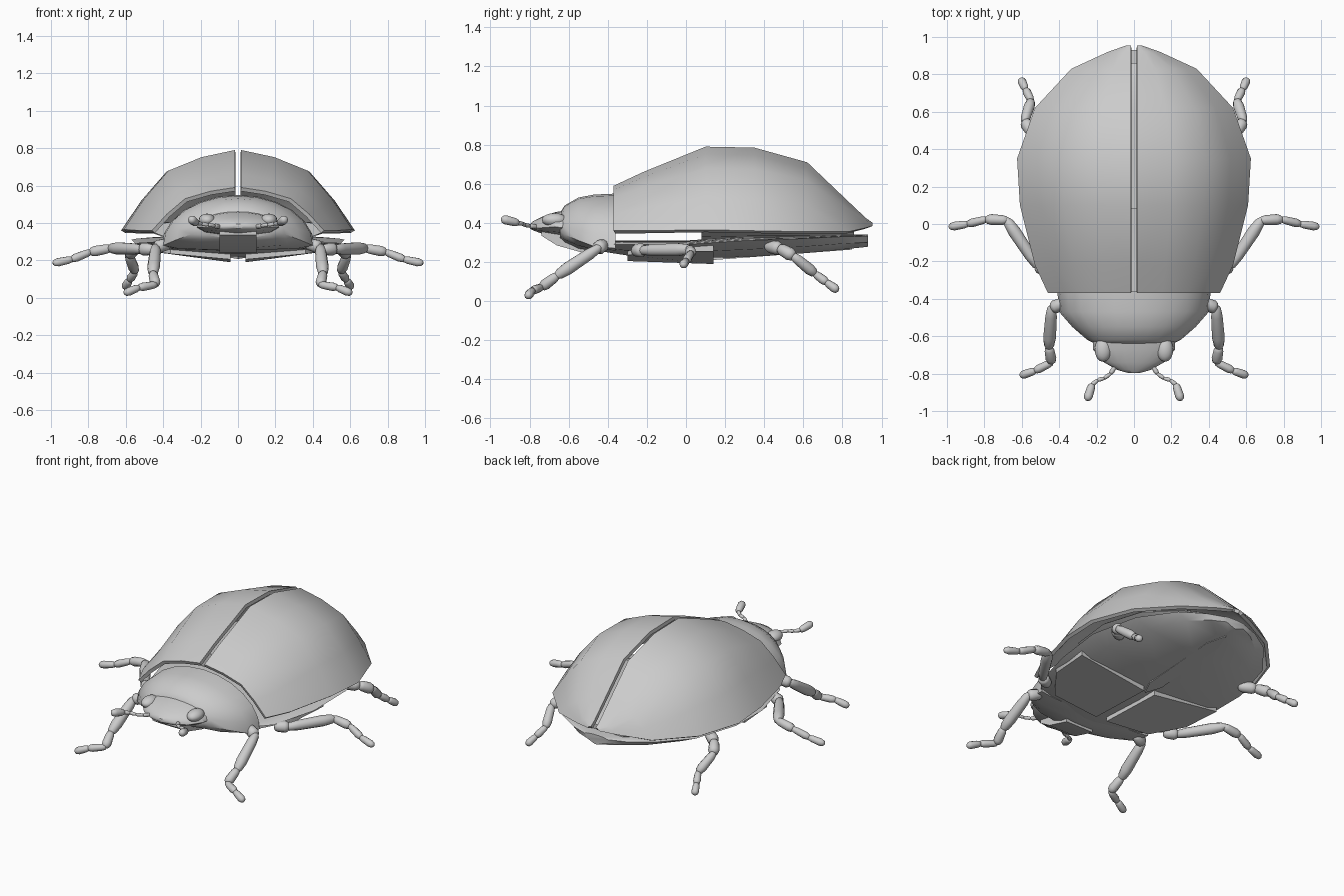
import bpy, bmesh, math
from mathutils import Vector

if "Cube" in bpy.data.objects:
    bpy.data.objects.remove(bpy.data.objects["Cube"])

grey = bpy.data.materials.new("shell_grey")
grey.use_nodes = True
grey.diffuse_color = (0.6, 0.6, 0.6, 1)
grey.node_tree.nodes["Principled BSDF"].inputs["Base Color"].default_value = (0.6, 0.6, 0.6, 1)


def finish(name, bm, angle=35, thickness=0):
    bmesh.ops.recalc_face_normals(bm, faces=bm.faces)
    mesh = bpy.data.meshes.new(name)
    bm.to_mesh(mesh)
    bm.free()
    mesh.materials.append(grey)
    ob = bpy.data.objects.new(name, mesh)
    bpy.context.collection.objects.link(ob)
    bpy.ops.object.select_all(action="DESELECT")
    ob.select_set(True)
    bpy.context.view_layer.objects.active = ob
    if thickness:
        mod = ob.modifiers.new("shell", "SOLIDIFY")
        mod.thickness = thickness
        mod.offset = -1
        bpy.ops.object.modifier_apply(modifier=mod.name)
    bpy.ops.object.shade_smooth_by_angle(angle=math.radians(angle))
    return ob


def skin(bm, rings, closed=True, caps=True):
    """Bridge successive rings of points with quads."""
    rows = [[bm.verts.new(p) for p in ring] for ring in rings]
    n = len(rows[0])
    for a, b in zip(rows, rows[1:]):
        for i in range(n if closed else n - 1):
            j = (i + 1) % n
            bm.faces.new((a[i], a[j], b[j], b[i]))
    if closed and caps:
        bm.faces.new(rows[0])
        bm.faces.new(rows[-1])


def body_loft(name, stations, angle=35):
    """Stations: y, half width, top, edge and bottom heights."""
    bm = bmesh.new()
    rings = []
    for y, w, top, edge, low in stations:
        arc = [math.pi * i / 12 for i in range(13)]
        ring = [(w * math.cos(a), y, edge + (top - edge) * math.sin(a)) for a in arc]
        ring += [(f * w, y, low + (edge - low) * abs(f) * 0.6) for f in (-0.8, -0.1, 0.1, 0.8)]
        rings.append(ring)
    skin(bm, rings)
    return finish(name, bm, angle)


def limb(name, points, radii):
    """Jointed limb of swollen segments."""
    bm = bmesh.new()
    points = [Vector(p) for p in points]
    for a, b, r in zip(points, points[1:], radii):
        turn = (b - a).to_track_quat("Z", "Y")
        rings = []
        for t, s in ((-0.06, 0.35), (0.0, 0.7), (0.2, 0.9), (0.75, 1.0), (0.95, 0.8), (1.05, 0.35)):
            rings.append([a.lerp(b, t) + turn @ Vector((r * s * math.cos(k * math.pi / 5),
                          r * s * math.sin(k * math.pi / 5), 0)) for k in range(10)])
        skin(bm, rings)
    return finish(name, bm, 50)


def box(name, lo, hi):
    bm = bmesh.new()
    skin(bm, [[(lo[0], lo[1], z), (hi[0], lo[1], z), (hi[0], hi[1], z), (lo[0], hi[1], z)]
              for z in (lo[2], hi[2])])
    return finish(name, bm)


# Wing cases: y, ridge height, half width, rim height
case_rows = [(-0.37, 0.59, 0.46, 0.36), (-0.22, 0.66, 0.53, 0.36), (0.1, 0.79, 0.61, 0.365),
             (0.35, 0.785, 0.625, 0.36), (0.62, 0.71, 0.53, 0.355), (0.83, 0.51, 0.335, 0.355),
             (0.92, 0.425, 0.14, 0.375), (0.955, 0.4, 0.04, 0.385)]
case_arch = [(0, 0), (0.3, 0.09), (0.6, 0.26), (0.82, 0.62), (1, 1)]
for side, label in ((1, "left"), (-1, "right")):
    bm = bmesh.new()
    rows = []
    for y, ridge, w, rim in case_rows:
        row = [(side * (0.017 + (w - 0.017) * f), y, ridge + (rim - ridge) * d) for f, d in case_arch]
        rows.append(row)
    skin(bm, rows, closed=False)
    # face the shell outward before thickening
    bmesh.ops.recalc_face_normals(bm, faces=bm.faces)
    bm.faces.ensure_lookup_table()
    finish(label + "_wing_case", bm, 45, 0.022 if bm.faces[0].normal.z > 0 else -0.022)

# Abdomen, and the folded body showing below the wing cases
body_loft("abdomen", [(-0.42, 0.36, 0.31, 0.29, 0.25), (-0.3, 0.47, 0.31, 0.29, 0.23),
                      (0, 0.55, 0.31, 0.29, 0.215), (0.3, 0.57, 0.33, 0.31, 0.22),
                      (0.6, 0.49, 0.33, 0.32, 0.24), (0.8, 0.33, 0.34, 0.33, 0.26),
                      (0.89, 0.19, 0.34, 0.33, 0.27), (0.93, 0.08, 0.34, 0.33, 0.275)])
body_loft("inner_back", [(0.08, 0.5, 0.42, 0.37, 0.29), (0.35, 0.53, 0.42, 0.37, 0.3),
                         (0.6, 0.45, 0.42, 0.37, 0.3), (0.78, 0.29, 0.4, 0.36, 0.3),
                         (0.86, 0.16, 0.37, 0.35, 0.3)])

# Underside plates, stepped above the abdomen, and the centre keel
for side, label in ((1, "left"), (-1, "right")):
    bm = bmesh.new()
    outline = [(0.04, -0.3, 0.205), (0.36, -0.3, 0.235), (0.5, -0.12, 0.255),
               (0.52, 0.14, 0.255), (0.04, 0.14, 0.19)]
    skin(bm, [[(side * x, y, z + lift) for x, y, z in outline] for lift in (0, 0.04)])
    finish(label + "_chest_plate", bm)
bm = bmesh.new()
keel = [(0, 0.1), (0.045, 0.2), (0.045, 0.72), (0, 0.85)]
keel += [(-x, y) for x, y in keel[2:0:-1]]
skin(bm, [[(x, y, 0.2 + 0.075 * y + lift) for x, y in keel] for lift in (0, 0.06)])
finish("belly_keel", bm)

# Collar shield and head
body_loft("neck_shield", [(-0.36, 0.41, 0.55, 0.27, 0.25), (-0.47, 0.4, 0.545, 0.28, 0.25),
                          (-0.55, 0.33, 0.53, 0.31, 0.26), (-0.62, 0.25, 0.49, 0.34, 0.29),
                          (-0.645, 0.2, 0.45, 0.36, 0.31)], 40)
body_loft("head", [(-0.58, 0.22, 0.47, 0.37, 0.32), (-0.67, 0.22, 0.455, 0.38, 0.33),
                   (-0.74, 0.16, 0.43, 0.375, 0.345), (-0.78, 0.09, 0.41, 0.375, 0.36),
                   (-0.797, 0.03, 0.395, 0.38, 0.37)], 40)
bm = bmesh.new()
skin(bm, [[(-0.1, y, lo), (0.1, y, lo), (0.1, y, 0.36), (-0.1, y, 0.36)]
          for y, lo in ((-0.74, 0.335), (-0.66, 0.285), (-0.5, 0.24))])
finish("jaw", bm)

front = [(0.37, -0.42, 0.29), (0.44, -0.45, 0.27), (0.455, -0.66, 0.13),
         (0.44, -0.74, 0.07), (0.53, -0.785, 0.055), (0.605, -0.81, 0.025)]
middle = [(0.45, -0.26, 0.26), (0.52, -0.22, 0.26), (0.68, 0.02, 0.265),
          (0.79, 0.025, 0.245), (0.89, 0.0, 0.205), (0.985, -0.015, 0.185)]
rear = [(0.46, 0.42, 0.28), (0.54, 0.48, 0.27), (0.585, 0.55, 0.23),
        (0.55, 0.66, 0.14), (0.58, 0.72, 0.095), (0.605, 0.775, 0.055)]
feeler = [(0.1, -0.76, 0.38), (0.125, -0.8, 0.385), (0.16, -0.825, 0.39),
          (0.195, -0.835, 0.395), (0.225, -0.86, 0.4), (0.25, -0.94, 0.42)]
leg_radii = [0.036, 0.034, 0.029, 0.023, 0.023]

for side, label in ((1, "left"), (-1, "right")):
    # Legs and feelers
    for part, path, radii in (("front_leg", front, leg_radii), ("middle_leg", middle, leg_radii),
                              ("rear_leg", rear, leg_radii),
                              ("feeler", feeler, [0.013, 0.011, 0.011, 0.012, 0.024])):
        limb(label + "_" + part, [(side * x, y, z) for x, y, z in path], radii)
    # Eyes
    bm = bmesh.new()
    bmesh.ops.create_uvsphere(bm, u_segments=16, v_segments=10, radius=1)
    bmesh.ops.scale(bm, verts=bm.verts, vec=(0.045, 0.065, 0.035))
    bmesh.ops.translate(bm, verts=bm.verts, vec=(side * 0.165, -0.672, 0.415))
    finish(label + "_eye", bm, 60)
